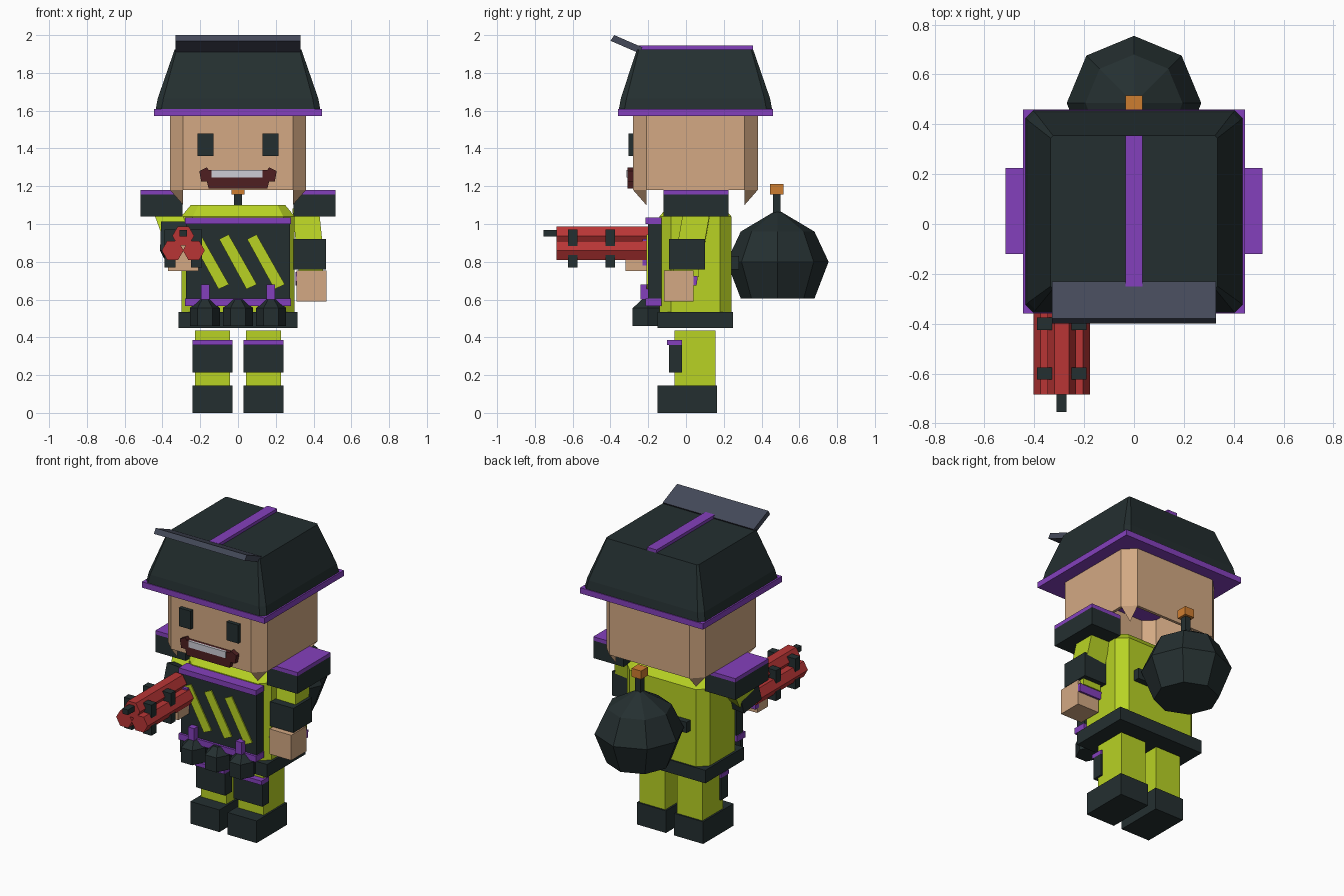
import bpy
import bmesh
from math import radians, cos, sin, tau
from mathutils import Matrix, Vector, Euler

if "Cube" in bpy.data.objects:
    bpy.data.objects.remove(bpy.data.objects["Cube"])


def material(name, rgb):
    """Flat colour from 0-255 display values, stored as linear."""
    lin = [((c / 255 + 0.055) / 1.055) ** 2.4 for c in rgb] + [1.0]
    m = bpy.data.materials.new(name)
    m.use_nodes = True
    m.diffuse_color = lin
    bsdf = m.node_tree.nodes["Principled BSDF"]
    bsdf.inputs["Base Color"].default_value = lin
    bsdf.inputs["Roughness"].default_value = 0.9
    return m


DARK = material("charcoal", (36, 47, 48))
PURPLE = material("purple", (132, 64, 188))
SKIN = material("skin", (211, 169, 131))
LIME = material("lime", (184, 210, 36))
RED = material("red", (184, 53, 53))
MAROON = material("maroon", (78, 31, 33))
WHITE = material("tooth_white", (205, 205, 214))
ORANGE = material("orange", (206, 125, 48))
SLATE = material("slate", (68, 73, 89))


def finish(name, bm, mat):
    bmesh.ops.recalc_face_normals(bm, faces=bm.faces[:])
    me = bpy.data.meshes.new(name)
    bm.to_mesh(me)
    bm.free()
    me.materials.append(mat)
    ob = bpy.data.objects.new(name, me)
    bpy.context.collection.objects.link(ob)
    return ob


def block(name, mat, x, y, z, rot=(0, 0, 0)):
    """Box from (min, max) pairs, turned about its own centre."""
    lo, hi = Vector((x[0], y[0], z[0])), Vector((x[1], y[1], z[1]))
    turn = Euler([radians(a) for a in rot]).to_matrix().to_4x4()
    bm = bmesh.new()
    bmesh.ops.create_cube(bm, size=1, matrix=Matrix.Translation((lo + hi) / 2)
                          @ turn @ Matrix.Diagonal((*(hi - lo), 1)))
    return finish(name, bm, mat)


def loft(name, mat, rings, caps=True):
    """Skin a stack of equal rings of points."""
    bm = bmesh.new()
    rows = [[bm.verts.new(p) for p in r] for r in rings]
    n = len(rows[0])
    for a, b in zip(rows, rows[1:]):
        for i in range(n):
            j = (i + 1) % n
            bm.faces.new((a[i], a[j], b[j], b[i]))
    if caps:
        bm.faces.new(rows[0][::-1])
        bm.faces.new(rows[-1])
    return finish(name, bm, mat)


def ring(w, y0, y1, z, c):
    """Chamfered rectangle, half width w."""
    return [(-w + c, y0, z), (w - c, y0, z), (w, y0 + c, z), (w, y1 - c, z),
            (w - c, y1, z), (-w + c, y1, z), (-w, y1 - c, z), (-w, y0 + c, z)]


def polygon(n, cx, cy, z, rx, ry):
    return [(cx + rx * cos(tau * i / n), cy + ry * sin(tau * i / n), z) for i in range(n)]


def plate(name, mat, outline, y0, y1):
    """Front-facing outline (x, z) with depth."""
    return loft(name, mat, [[(x, y, z) for x, z in outline] for y in (y0, y1)])


# Head: a hollow shell with pointed lower corners
head = loft("head", SKIN, [ring(.36, -.28, .38, z, .07) for z in (1.18, 1.58)], caps=False)
shell = head.modifiers.new("wall", "SOLIDIFY")
shell.thickness, shell.offset = 0.02, -1
for sx in (-1, 1):
    for sy, y in ((-1, -.28), (1, .38)):
        bm = bmesh.new()
        inner = (sx * .29, y - sy * .07)
        for p in ((sx * .36, inner[1], 1.18), (sx * .29, y, 1.18),
                  (*inner, 1.18), (*inner, 1.10)):
            bm.verts.new(p)
        bmesh.ops.convex_hull(bm, input=bm.verts[:])
        finish("head_corner", bm, SKIN)

# Face
for s in (-1, 1):
    block("eye", DARK, sorted((s * .13, s * .215)), (-.305, -.27), (1.36, 1.48))
half = [(.155, 1.285), (.165, 1.30), (.205, 1.28), (.195, 1.225), (.165, 1.225), (.155, 1.187)]
plate("mouth", MAROON, half + [(-x, z) for x, z in reversed(half)], -.31, -.27)
block("teeth", WHITE, (-.14, .13), (-.315, -.30), (1.245, 1.287))

# Helmet
block("helmet_brim", PURPLE, (-.445, .445), (-.36, .46), (1.572, 1.61))
loft("helmet", DARK, [ring(.435, -.355, .455, 1.61, .03), ring(.425, -.345, .445, 1.665, .03),
                      ring(.335, -.26, .355, 1.925, .01)])
block("helmet_ridge", PURPLE, (-.035, .035), (-.25, .355), (1.90, 1.945))
profile = [(-.25, 1.905), (-.23, 1.935), (-.38, 2.0), (-.40, 1.97)]
loft("visor", SLATE, [[(x, y, z) for y, z in profile] for x in (-.33, .33)])

# Torso and belt
loft("torso", LIME, [ring(.30, -.14, .24, .50, .06), ring(.30, -.14, .24, 1.04, .06),
                     ring(.25, -.09, .19, 1.10, .04)])
block("belt", DARK, (-.315, .315), (-.15, .25), (.45, .535))

# Chest plate with slanted stripes
block("chest_plate", DARK, (-.275, .275), (-.20, -.13), (.60, 1.0))
block("chest_trim_top", PURPLE, (-.28, .28), (-.215, -.13), (1.0, 1.035))
block("chest_trim_bottom", PURPLE, (-.28, .28), (-.215, -.13), (.565, .605))
for i in range(3):
    dx = -.148 + .148 * i
    plate("chest_stripe", LIME, [(-.10 + dx, .92), (-.05 + dx, .945),
                                 (.10 + dx, .68), (.045 + dx, .655)], -.208, -.199)
for s in (-1, 1):
    block("chest_buckle", PURPLE, sorted((s * .15, s * .195)), (-.24, -.19), (.60, .68))

# Belt pouches
for i in (-1, 0, 1):
    loft("pouch", DARK, [polygon(6, .175 * i, -.20, z, .08 * k, .095 * k)
                         for z, k in ((.46, 1), (.555, 1), (.60, .4))])

# Legs, shoulders
for s in (-1, 1):
    def side(name, mat, x0, x1, y, z):
        block(name, mat, sorted((s * x0, s * x1)), y, z)
    side("foot", DARK, .03, .24, (-.15, .165), (0, .145))
    side("leg", LIME, .042, .228, (-.06, .155), (.14, .435))
    side("knee_pad", DARK, .03, .24, (-.09, -.02), (.215, .36))
    side("knee_trim", PURPLE, .03, .24, (-.10, -.02), (.36, .387))
    side("shoulder_pad", DARK, .295, .515, (-.12, .225), (1.04, 1.155))
    side("shoulder_trim", PURPLE, .295, .515, (-.12, .225), (1.155, 1.18))

# Hanging left arm
block("left_upper_arm", LIME, (.30, .44), (-.03, .11), (.85, 1.08), (-10, -6, 0))
block("left_arm_band", DARK, (.295, .465), (-.09, .10), (.76, .92))
block("left_forearm", LIME, (.32, .45), (-.07, .07), (.72, .78))
block("left_cuff", PURPLE, (.305, .467), (-.11, .06), (.685, .735), (-8, 0, 0))
block("left_hand", SKIN, (.31, .468), (-.117, .04), (.59, .755))

# Bent right arm
block("right_upper_arm", LIME, (-.42, -.28), (-.08, .06), (.89, 1.11), (-40, -20, 0))
block("right_arm_band", DARK, (-.40, -.23), (-.19, -.03), (.835, .995), (-15, 0, -8))
block("right_cuff", PURPLE, (-.37, -.21), (-.23, -.19), (.78, .92))
block("right_hand", SKIN, (-.37, -.21), (-.32, -.21), (.75, .90))

# Bundle of three sticks held in the right hand
for dx, z in ((0, .937), (-.056, .86), (.056, .86)):
    loft("stick", RED, [[(x - .29 + dx, y, h + z) for x, h, _ in polygon(6, 0, 0, 0, .058, .058)]
                        for y in (-.685, -.19)])
for x in (-.36, -.22):
    for y in (-.60, -.40):
        block("bundle_clip", DARK, (x - .03, x + .03), (y - .025, y + .025), (.77, .97))
block("bundle_fuse", DARK, (-.31, -.27), (-.755, -.68), (.933, .967))

# Round bomb on the back
loft("bomb", DARK, [polygon(8, 0, .485, z, r, r) for z, r in
                    ((.605, .195), (.80, .27), (.96, .195), (1.07, .01))])
block("bomb_fuse", DARK, (-.02, .02), (.46, .50), (1.05, 1.165))
block("bomb_fuse_tip", ORANGE, (-.035, .035), (.445, .515), (1.157, 1.212))
block("bomb_strap", DARK, (-.20, .20), (.22, .28), (.76, .83))
